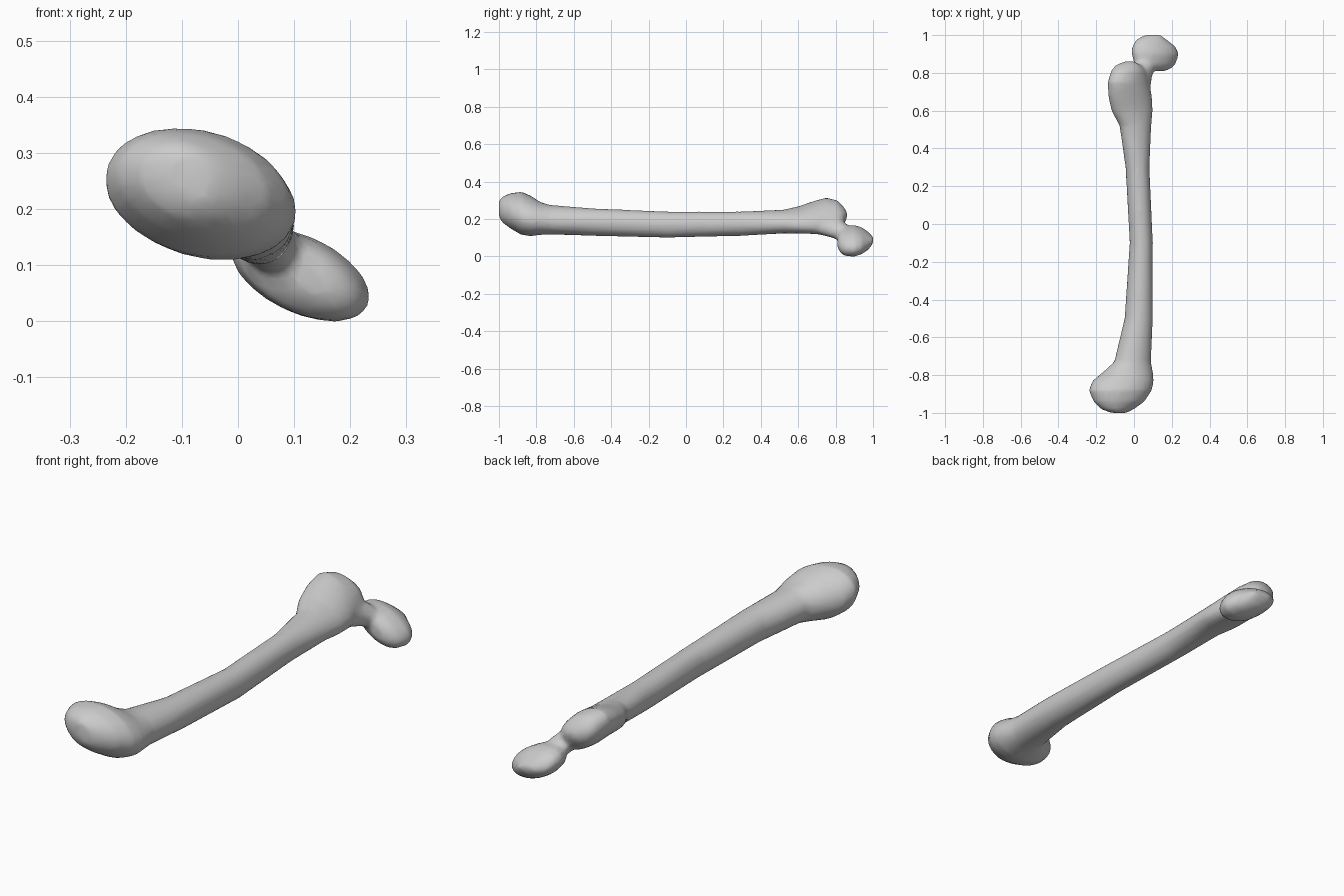
import bpy
import bmesh
import math

SIDES = 24
bm = bmesh.new()


def loft(rings):
    """Closed tube along y; each ring is y, x min, x max, z min, z max, slant."""
    loops = []
    for y, x0, x1, z0, z1, k in rings:
        cx, rx, cz, rz = (x0 + x1) / 2, (x1 - x0) / 2, (z0 + z1) / 2, (z1 - z0) / 2
        loop = []
        for i in range(SIDES):
            t = 2 * math.pi * i / SIDES
            loop.append(bm.verts.new((cx + rx * math.cos(t), y, cz + rz * math.sin(t + k))))
        loops.append(loop)
    for a, b in zip(loops, loops[1:]):
        for i in range(SIDES):
            j = (i + 1) % SIDES
            bm.faces.new((a[i], a[j], b[j], b[i]))
    bm.faces.new(loops[0])
    bm.faces.new(loops[-1][::-1])


# Shaft with the wide knee end and the bulge at the hip end
loft([
    (-1.00, -0.12, -0.04, 0.21, 0.30, -0.2),
    (-0.98, -0.175, 0.00, 0.18, 0.32, -0.2),
    (-0.94, -0.215, 0.055, 0.15, 0.338, -0.2),
    (-0.88, -0.24, 0.095, 0.115, 0.346, -0.2),
    (-0.83, -0.22, 0.105, 0.108, 0.325, -0.2),
    (-0.78, -0.16, 0.10, 0.115, 0.292, -0.15),
    (-0.73, -0.105, 0.09, 0.117, 0.276, -0.1),
    (-0.50, -0.05, 0.10, 0.11, 0.257, 0),
    (-0.10, -0.023, 0.10, 0.10, 0.24, 0),
    (0.30, -0.045, 0.082, 0.11, 0.24, 0),
    (0.52, -0.077, 0.092, 0.123, 0.25, -0.2),
    (0.60, -0.12, 0.10, 0.123, 0.268, -0.4),
    (0.68, -0.137, 0.095, 0.12, 0.295, -0.5),
    (0.75, -0.14, 0.08, 0.115, 0.315, -0.5),
    (0.81, -0.122, 0.065, 0.13, 0.30, -0.4),
    (0.84, -0.10, 0.04, 0.165, 0.27, -0.3),
    (0.86, -0.05, 0.00, 0.20, 0.24, 0),
])

# Neck leaning down to the head
loft([
    (0.70, -0.05, 0.085, 0.12, 0.25, -0.3),
    (0.78, -0.01, 0.095, 0.10, 0.21, -0.3),
    (0.83, 0.00, 0.115, 0.08, 0.195, -0.3),
    (0.87, 0.01, 0.13, 0.06, 0.165, -0.3),
    (0.90, 0.04, 0.12, 0.06, 0.13, 0),
])

# Rounded head
loft([
    (0.81, 0.09, 0.165, 0.045, 0.11, -0.5),
    (0.825, 0.05, 0.20, 0.02, 0.14, -0.5),
    (0.85, 0.00, 0.222, 0.002, 0.162, -0.5),
    (0.90, -0.013, 0.238, -0.001, 0.168, -0.5),
    (0.94, -0.01, 0.22, 0.012, 0.156, -0.5),
    (0.975, 0.01, 0.175, 0.035, 0.132, -0.4),
    (1.00, 0.055, 0.145, 0.07, 0.105, -0.2),
])

bmesh.ops.recalc_face_normals(bm, faces=bm.faces)
mesh = bpy.data.meshes.new("thigh_bone")
bm.to_mesh(mesh)
bm.free()
bone = bpy.data.objects.new("thigh_bone", mesh)
bpy.context.collection.objects.link(bone)

# Blend the parts into one smooth skin
remesh = bone.modifiers.new("fuse", 'REMESH')
remesh.mode = 'VOXEL'
remesh.voxel_size = 0.01
remesh.use_smooth_shade = True
smooth = bone.modifiers.new("soften", 'SMOOTH')
smooth.factor = 0.5
smooth.iterations = 8
reduce = bone.modifiers.new("reduce", 'DECIMATE')
reduce.ratio = 0.15
for p in mesh.polygons:
    p.use_smooth = True
